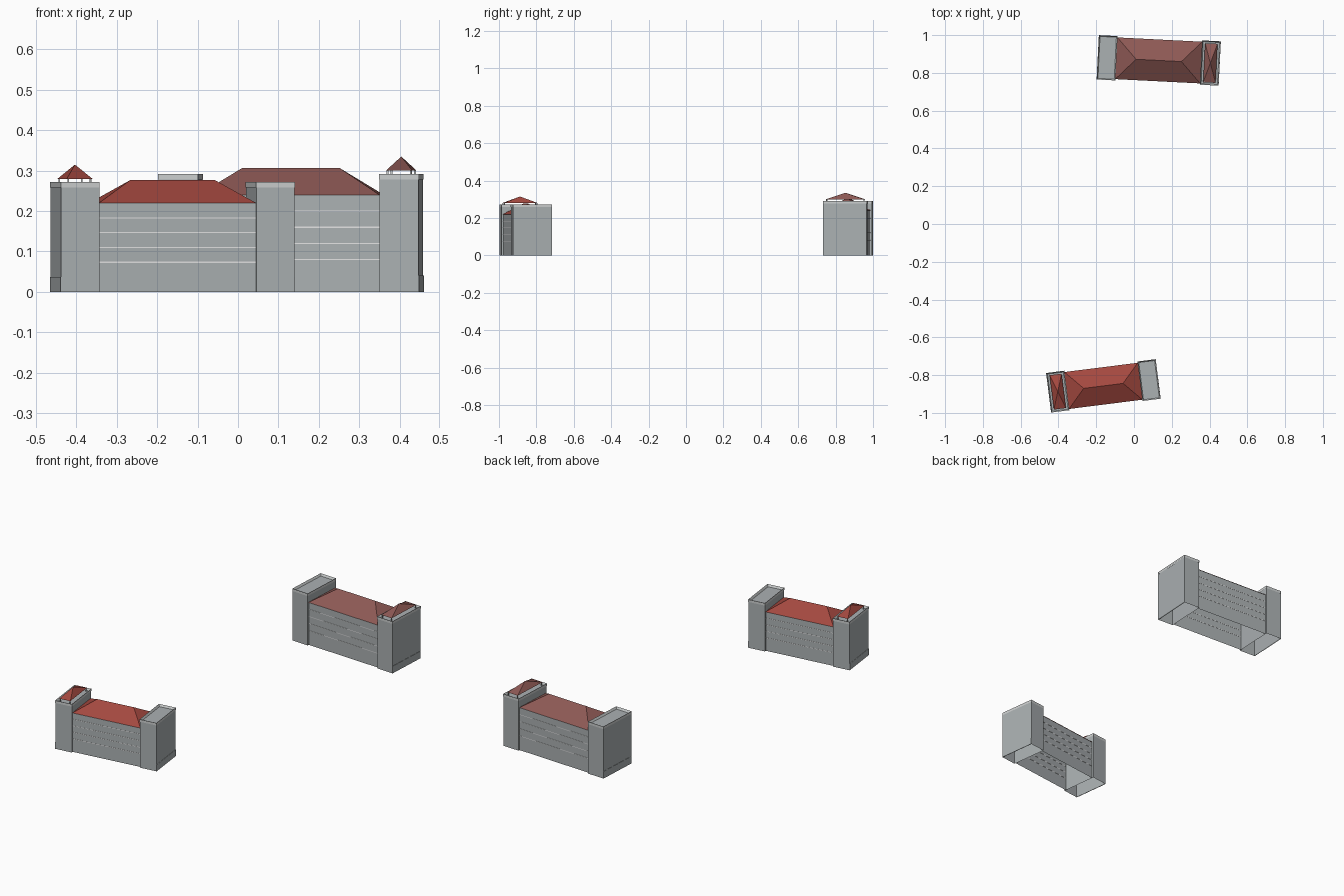
import bpy, bmesh
from math import radians
from mathutils import Matrix

cube = bpy.data.objects.get("Cube")
if cube:
    bpy.data.objects.remove(cube, do_unlink=True)


def material(name, rgb):
    m = bpy.data.materials.new(name)
    m.use_nodes = True
    m.diffuse_color = (*rgb, 1)
    m.node_tree.nodes["Principled BSDF"].inputs["Base Color"].default_value = (*rgb, 1)
    return m


WALL = material("wall_grey", (0.41, 0.44, 0.45))
RIM = material("parapet_light_grey", (0.6, 0.62, 0.62))
BAND = material("band_white", (0.78, 0.78, 0.78))
RED = material("roof_red", (0.37, 0.065, 0.05))
BROWN = material("roof_brown_red", (0.27, 0.1, 0.09))


def finish(bm, name, mats, place):
    bm.normal_update()
    mesh = bpy.data.meshes.new(name)
    bm.to_mesh(mesh)
    bm.free()
    mesh.transform(place)
    for m in mats:
        mesh.materials.append(m)
    ob = bpy.data.objects.new(name, mesh)
    bpy.context.collection.objects.link(ob)
    return ob


def box_mesh(cx, cy, w, d, z0, z1, drop_top=False, drop_bottom=False):
    bm = bmesh.new()
    mat = Matrix.Translation((cx, cy, (z0 + z1) / 2)) @ Matrix.Diagonal((w, d, z1 - z0, 1))
    bmesh.ops.create_cube(bm, size=1, matrix=mat)
    bm.normal_update()
    gone = [f for f in bm.faces
            if (drop_top and f.normal.z > 0.5) or (drop_bottom and f.normal.z < -0.5)]
    bmesh.ops.delete(bm, geom=gone, context="FACES")
    return bm


def hip_roof(name, cx, w, d, ridge, z0, z1, mat, place):
    """Roof on a rectangle; a ridge of zero length gives a pyramid."""
    bm = bmesh.new()
    a, b, c, e = [bm.verts.new((cx + sx * w / 2, sy * d / 2, z0))
                  for sx, sy in ((-1, -1), (1, -1), (1, 1), (-1, 1))]
    p = bm.verts.new((cx - ridge / 2, 0, z1))
    q = bm.verts.new((cx + ridge / 2, 0, z1)) if ridge else p
    for face in ((a, b, q, p), (b, c, q), (c, e, p, q), (e, a, p), (e, c, b, a)):
        bm.faces.new(list(dict.fromkeys(face)))
    finish(bm, name, [mat], place)


def tower(name, cx, w, d, top, rim, place):
    # Hollow shaft
    finish(box_mesh(cx, 0, w, d, 0, top - rim, True, True), name + "_walls", [WALL], place)
    # Parapet around a sunken flat roof
    bm = box_mesh(cx, 0, w + 0.002, d + 0.002, top - rim, top, drop_bottom=True)
    deck = [f for f in bm.faces if f.normal.z > 0.5]
    bmesh.ops.inset_region(bm, faces=deck, thickness=0.009)
    bmesh.ops.translate(bm, verts=deck[0].verts, vec=(0, 0, 0.002 - rim))
    deck[0].material_index = 1
    finish(bm, name + "_parapet", [RIM, WALL], place)


def building(prefix, centre, angle, length, depth, tw, eaves, ridge_z, ridge, top, apex, side, roof):
    place = Matrix.Translation((*centre, 0)) @ Matrix.Rotation(radians(angle), 4, "Z")
    rim = 0.014
    inner = length - 2 * tw
    body_d = depth - 0.018
    storey = eaves / 6

    # Main block with its hipped roof
    finish(box_mesh(0, 0, inner, body_d, 0, eaves, True, True),
           prefix + "_main_walls", [WALL], place)
    hip_roof(prefix + "_main_roof", 0, inner, body_d + 0.006, ridge, eaves, ridge_z, roof, place)

    # Storey bands on front and back
    for sy, face in ((-1, "front"), (1, "back")):
        for n in range(2, 6):
            finish(box_mesh(0, sy * body_d / 2, inner, 0.002,
                            n * storey - 0.0013, n * storey + 0.0013),
                   f"{prefix}_{face}_band_{n}", [BAND], place)

    # End towers with a low plinth on the outer wall
    for s, label in ((-1, "right"), (1, "left")):
        cx = s * (length - tw) / 2
        tower(f"{prefix}_{label}_tower", cx, tw, depth, top, rim, place)
        finish(box_mesh(s * length / 2, 0, 0.003, depth, 0, storey),
               f"{prefix}_{label}_plinth", [WALL], place)

    # Raised pyramid canopy on slim posts
    cx = side * (length - tw) / 2
    w, d = tw - 0.031, depth - 0.026
    hip_roof(prefix + "_canopy_roof", cx, w, d, 0, top + 0.008, apex, roof, place)
    for i in (-1, 1):
        for j in (-1, 1):
            finish(box_mesh(cx + i * (w / 2 - 0.004), j * (d / 2 - 0.004), 0.004, 0.004,
                            top - rim, top + 0.009),
                   f"{prefix}_canopy_post", [RIM], place)


building("front_building", (-0.162, -0.857), 7.2, 0.582, 0.209, 0.095,
         0.22, 0.277, 0.21, 0.272, 0.315, -1, RED)
building("back_building", (0.131, 0.866), -2.9, 0.644, 0.233, 0.097,
         0.24, 0.307, 0.24, 0.292, 0.335, 1, BROWN)
